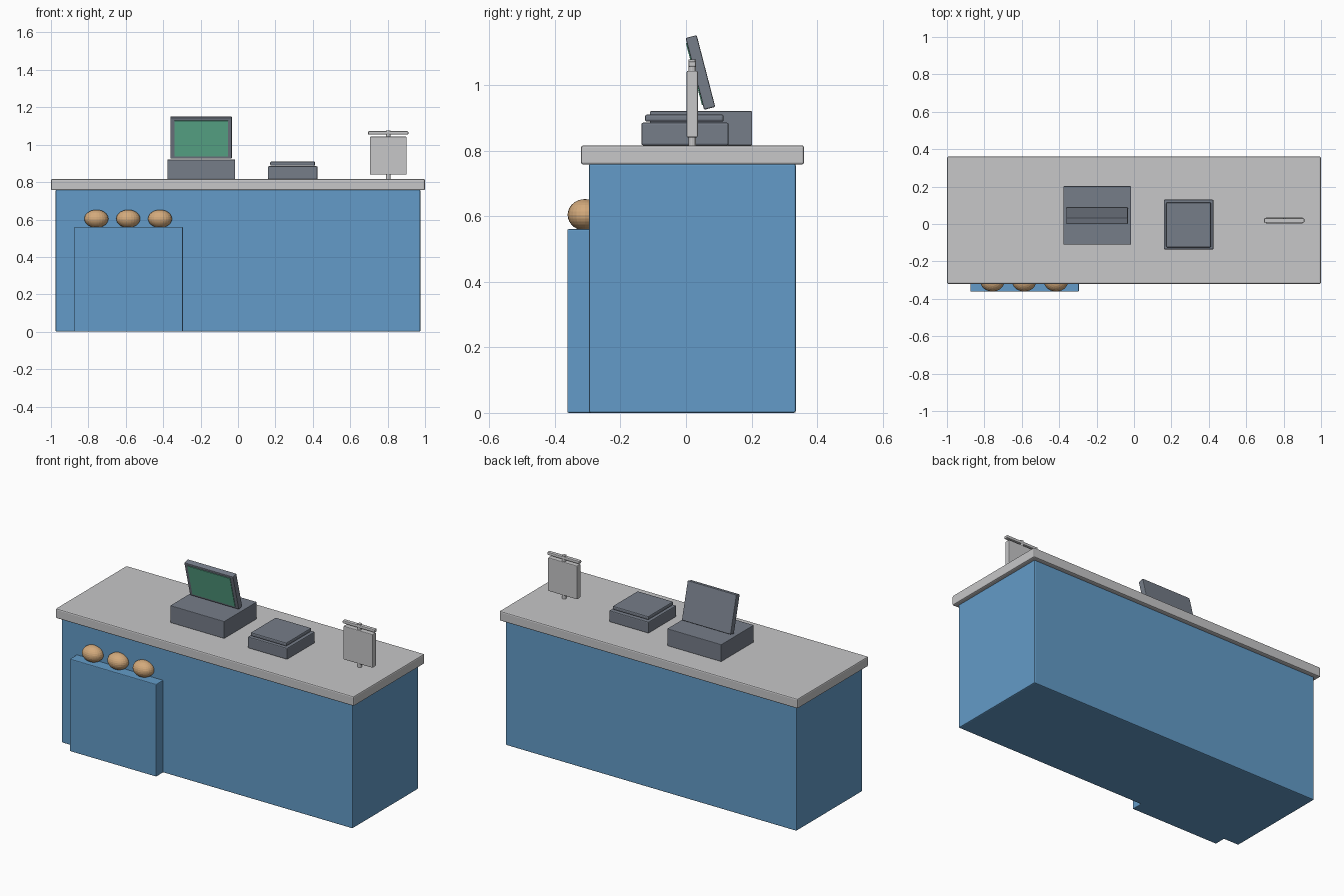
import bpy
from math import radians, sin, cos
from mathutils import Vector

cube = bpy.data.objects.get("Cube")
if cube:
    bpy.data.objects.remove(cube, do_unlink=True)


def material(name, rgb):
    mat = bpy.data.materials.new(name)
    mat.use_nodes = True
    mat.diffuse_color = (*rgb, 1)
    mat.node_tree.nodes["Principled BSDF"].inputs["Base Color"].default_value = (*rgb, 1)
    return mat


BLUE = material("cabinet blue", (0.125, 0.33, 0.58))
GREY = material("counter grey", (0.57, 0.57, 0.58))
DARK = material("device slate", (0.18, 0.205, 0.25))
GREEN = material("screen green", (0.117, 0.456, 0.296))
TAN = material("bread tan", (0.65, 0.40, 0.20))


def finish(name, mat, bevel=0):
    obj = bpy.context.object
    obj.name = name
    obj.data.materials.append(mat)
    bpy.ops.object.transform_apply(location=False, rotation=False, scale=True)
    if bevel:
        mod = obj.modifiers.new("soft edges", "BEVEL")
        mod.width = bevel
        mod.segments = 2
    return obj


def box(name, low, high, mat, bevel=0, tilt=0):
    """Box between two opposite corners, tilted about x through its centre."""
    low, high = Vector(low), Vector(high)
    bpy.ops.mesh.primitive_cube_add(size=1, location=(low + high) / 2, rotation=(tilt, 0, 0))
    bpy.context.object.scale = high - low
    return finish(name, mat, bevel)


# Counter and cabinet
TOP = 0.816
box("cabinet", (-0.975, -0.296, 0), (0.975, 0.335, 0.76), BLUE, 0.006)
box("countertop", (-1, -0.32, 0.757), (1, 0.36, TOP), GREY, 0.007)

# Front bin with three loaves
box("front_bin", (-0.875, -0.362, 0), (-0.295, -0.27, 0.56), BLUE, 0.004)
for i in range(3):
    bpy.ops.mesh.primitive_uv_sphere_add(segments=24, ring_count=14,
                                         location=(-0.757 + 0.17 * i, -0.308, 0.604))
    bpy.context.object.scale = (0.064, 0.053, 0.048)
    finish(f"loaf_{i + 1}", TAN)

# Register with a screen leaning forward
box("register_base", (-0.378, -0.11, TOP), (-0.015, 0.202, 0.92), DARK, 0.003)
tilt = radians(14.5)
centre = Vector((-0.197, 0.044, 1.038))
half = Vector((0.164, 0.0175, 0.113))
box("register_screen", centre - half, centre + half, DARK, 0.004, tilt)
glass_centre = centre + Vector((0, -cos(tilt), -sin(tilt))) * half.y
glass_half = Vector((0.143, 0.003, 0.098))
box("screen_glass", glass_centre - glass_half, glass_centre + glass_half, GREEN, 0, tilt)

# Weighing scale
box("scale_base", (0.16, -0.136, TOP), (0.425, 0.13, 0.885), DARK, 0.005)
box("scale_plate", (0.172, -0.125, 0.888), (0.412, 0.115, 0.91), DARK, 0.006)

# Sign stand
SX, SY = 0.803, 0.019
bpy.ops.mesh.primitive_cylinder_add(vertices=12, radius=0.012, depth=1.077 - TOP,
                                    location=(SX, SY, (1.077 + TOP) / 2))
finish("sign_post", GREY)
box("sign_panel", (SX - 0.098, SY - 0.017, 0.84), (SX + 0.098, SY + 0.017, 1.043), GREY, 0.004)
box("sign_crossbar", (SX - 0.108, SY - 0.012, 1.054), (SX + 0.108, SY + 0.012, 1.072), GREY, 0.005)
